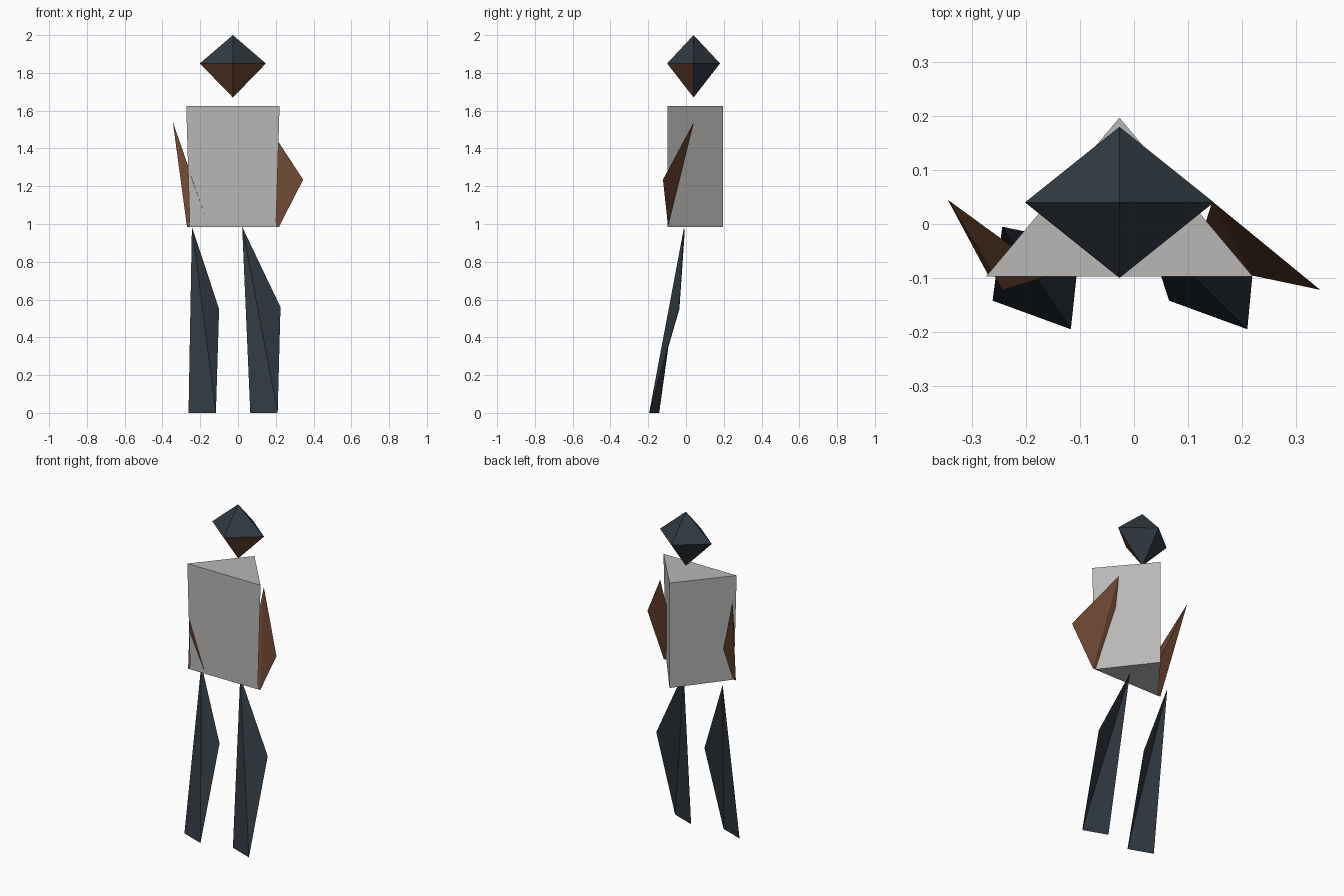
import bpy, bmesh

cube = bpy.data.objects.get("Cube")
if cube:
    bpy.data.objects.remove(cube, do_unlink=True)


def material(name, rgb):
    m = bpy.data.materials.new(name)
    m.use_nodes = True
    m.diffuse_color = (*rgb, 1)
    m.node_tree.nodes["Principled BSDF"].inputs["Base Color"].default_value = (*rgb, 1)
    return m


slate = material("slate", (0.030, 0.042, 0.054))
brown = material("brown", (0.156, 0.063, 0.032))
grey = material("grey", (0.48, 0.475, 0.465))


def finish(bm, name, *mats):
    mesh = bpy.data.meshes.new(name)
    bm.to_mesh(mesh)
    bm.free()
    for m in mats:
        mesh.materials.append(m)
    obj = bpy.data.objects.new(name, mesh)
    bpy.context.collection.objects.link(obj)
    return obj


def limb(name, mat, top, joint, inner, outer):
    """Folded sheet: a broad triangle plus a side flap reaching the joint."""
    bm = bmesh.new()
    t, j, a, b = (bm.verts.new(p) for p in (top, joint, inner, outer))
    bm.faces.new((t, a, b))
    bm.faces.new((t, b, j))
    return finish(bm, name, mat)


# Head: stretched octahedron, brown face on the lower front
mid_x, head_y, head_z = -0.027, 0.04, 1.85
bm = bmesh.new()
ring = [bm.verts.new((mid_x + dx, head_y + dy, head_z))
        for dx, dy in ((0.175, 0), (0, 0.14), (-0.175, 0), (0, -0.14))]
crown = bm.verts.new((mid_x, head_y, 2.0))
chin = bm.verts.new((mid_x, head_y, 1.67))
for i, v in enumerate(ring):
    nxt = ring[(i + 1) % 4]
    bm.faces.new((v, nxt, crown))
    bm.faces.new((nxt, v, chin))
bm.normal_update()
for f in bm.faces:
    f.material_index = int(f.normal.z < 0 and f.normal.y < 0)
finish(bm, "head", slate, brown)

# Torso: three-sided prism, slightly narrower at the bottom
bm = bmesh.new()
low, high = ([bm.verts.new(p) for p in ((mid_x - w, -0.097, z),
                                        (mid_x + w, -0.097, z),
                                        (mid_x, 0.197, z))]
             for w, z in ((0.228, 0.985), (0.247, 1.625)))
bm.faces.new(low[::-1])
bm.faces.new(high)
for i in range(3):
    k = (i + 1) % 3
    bm.faces.new((low[i], low[k], high[k], high[i]))
finish(bm, "torso", grey)

# Arms
limb("left_arm", brown, (0.145, 0.042, 1.54), (0.345, -0.122, 1.235),
     (0.102, -0.095, 0.985), (0.217, -0.095, 0.985))
limb("right_arm", brown, (-0.345, 0.045, 1.54), (-0.243, -0.122, 1.235),
     (-0.27, -0.095, 0.985), (-0.153, -0.095, 0.985))

# Legs
limb("left_leg", slate, (0.022, -0.01, 0.985), (0.225, -0.035, 0.56),
     (0.065, -0.142, 0), (0.21, -0.195, 0))
limb("right_leg", slate, (-0.244, -0.005, 0.985), (-0.10, -0.035, 0.55),
     (-0.262, -0.142, 0), (-0.117, -0.195, 0))
